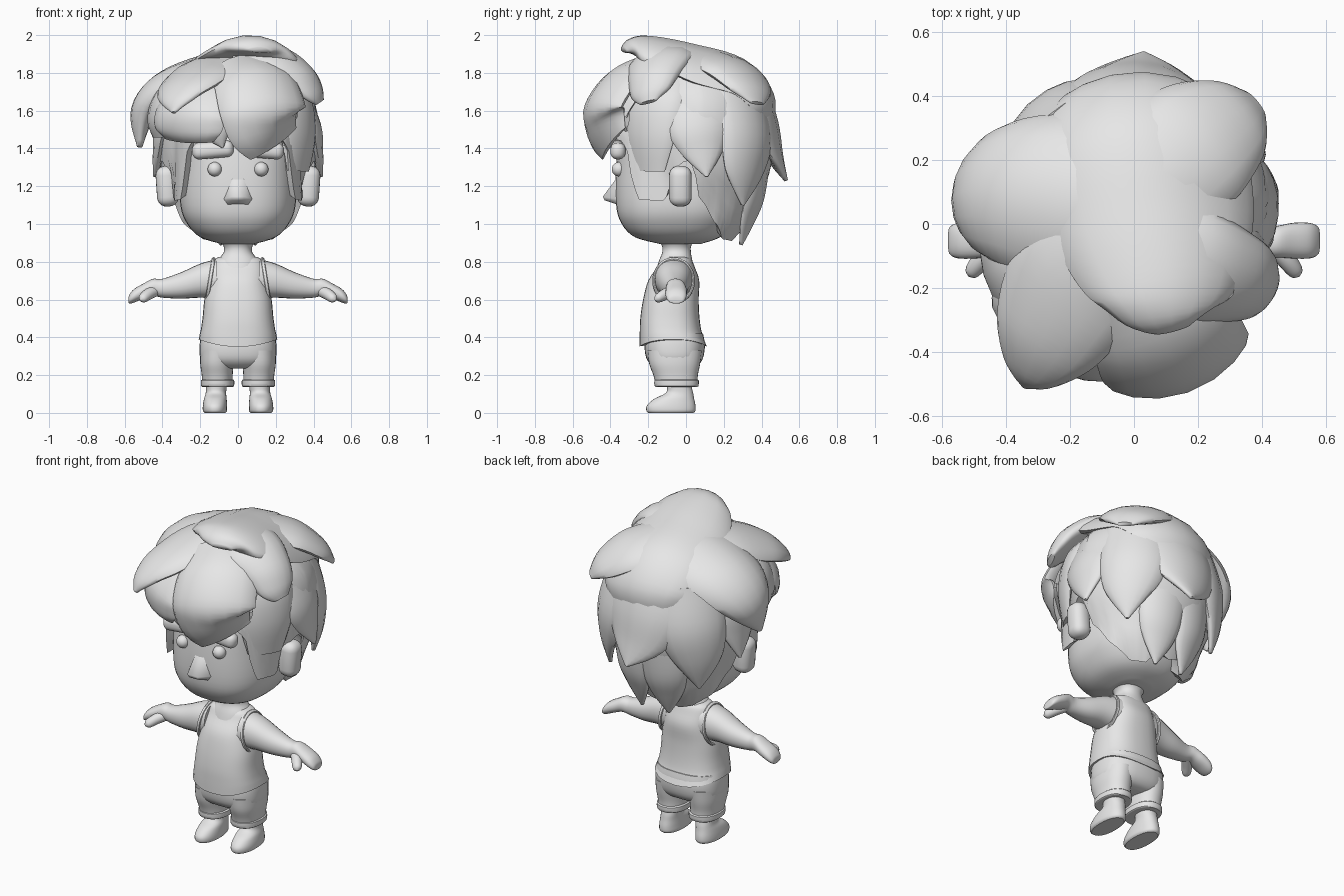
import bpy, bmesh, math
from mathutils import Vector, Matrix

clay = bpy.data.materials.new("clay_grey")
clay.diffuse_color = (0.8, 0.8, 0.8, 1)
TAU = 2 * math.pi
HEAD = Vector((0, 0.03, 1.4))


def finish(name, bm, mirror=False, bevel=0, angle=40):
    bmesh.ops.recalc_face_normals(bm, faces=bm.faces)
    me = bpy.data.meshes.new(name)
    bm.to_mesh(me)
    bm.free()
    me.materials.append(clay)
    me.shade_smooth()
    me.set_sharp_from_angle(angle=math.radians(angle))
    ob = bpy.data.objects.new(name, me)
    bpy.context.collection.objects.link(ob)
    if bevel:
        mod = ob.modifiers.new("Bevel", 'BEVEL')
        mod.width, mod.segments = bevel, 5
        mod.limit_method = 'NONE'
        me.set_sharp_from_angle(angle=math.pi)
    if mirror:
        ob.modifiers.new("Mirror", 'MIRROR')
    return ob


def skin(name, rings, mirror=False, angle=40):
    bm = bmesh.new()
    vs = [[bm.verts.new(p) for p in r] for r in rings]
    n = len(vs[0])
    for a, b in zip(vs, vs[1:]):
        for i in range(n):
            bm.faces.new((a[i], a[(i + 1) % n], b[(i + 1) % n], b[i]))
    bm.faces.new(vs[0])
    bm.faces.new(vs[-1])
    return finish(name, bm, mirror, 0, angle)


def spline(rows, steps):
    # Catmull-Rom through tuples of numbers
    out = []
    for i in range(len(rows) - 1):
        p = [rows[max(0, min(len(rows) - 1, i + k))] for k in (-1, 0, 1, 2)]
        for s in range(steps):
            t = s / steps
            out.append([0.5 * (2 * b + (c - a) * t + (2 * a - 5 * b + 4 * c - d) * t * t
                               + (3 * b - a - 3 * c + d) * t ** 3) for a, b, c, d in zip(*p)])
    return out + [list(rows[-1])]


def loft(name, rows, axis='z', n=32, power=2.2, steps=4, mirror=False):
    # rows: centre x, y, z and two radii
    rings = []
    for x, y, z, r1, r2 in spline(rows, steps):
        ring = []
        for i in range(n):
            c, s = math.cos(TAU * i / n), math.sin(TAU * i / n)
            u = math.copysign(abs(c) ** (2 / power), c) * max(r1, .003)
            v = math.copysign(abs(s) ** (2 / power), s) * max(r2, .003)
            ring.append((x + u, y + v, z) if axis == 'z' else (x, y + u, z + v))
        rings.append(ring)
    return skin(name, rings, mirror)


def lock(name, rows, bend=1.0, mirror=False, n=16):
    # rows: centre x, y, z, half width, half thickness; curved around the head
    path = spline(rows, 5)
    rings = []
    for i, (x, y, z, w, t) in enumerate(path):
        p = Vector((x, y, z))
        tan = Vector(path[min(i + 1, len(path) - 1)][:3]) - Vector(path[max(i - 1, 0)][:3])
        side = tan.cross(p - HEAD).normalized()
        out = side.cross(tan).normalized()
        w, t = max(w, .004), max(t, .004)
        rings.append([p + side * w * math.cos(TAU * k / n)
                      + out * (t * math.sin(TAU * k / n) - bend * (w * math.cos(TAU * k / n)) ** 2)
                      for k in range(n)])
    return skin(name, rings, mirror, 60)


def box(name, centre, size, bevel, rot=(0, 'Y')):
    bm = bmesh.new()
    bmesh.ops.create_cube(bm, size=1, matrix=Matrix.Translation(centre)
                          @ Matrix.Rotation(math.radians(rot[0]), 4, rot[1])
                          @ Matrix.Diagonal((*size, 1)))
    return finish(name, bm, True, bevel)


def lerp(table, v):
    for (a, x), (b, y) in zip(table, table[1:]):
        if v <= b:
            return x + (y - x) * (v - a) / (b - a)
    return table[-1][1]


# Head, neck and face
loft("head", [(0, -.03, .895, .09, .11), (0, -.045, .93, .2, .225), (0, -.045, 1.0, .268, .295),
              (0, -.035, 1.1, .305, .335), (0, -.02, 1.3, .31, .35), (0, 0, 1.5, .32, .34),
              (0, .02, 1.7, .25, .26), (0, .02, 1.8, .1, .1)], power=2.5, n=40)
loft("neck", [(0, -.06, .72, .12, .11), (0, -.055, .8, .11, .09), (0, -.05, .85, .076, .076),
              (0, -.05, .89, .08, .08), (0, -.05, .94, .12, .12)])
box("ear", (.375, -.03, 1.2), (.115, .12, .215), .05, (4, 'Y'))
box("eyebrow", (.133, -.36, 1.392), (.22, .08, .088), .037, (5, 'Y'))
bm = bmesh.new()
bmesh.ops.create_uvsphere(bm, u_segments=20, v_segments=12, radius=.038,
                          matrix=Matrix.Translation((.123, -.355, 1.29)))
finish("eye", bm, True)
bm = bmesh.new()
for x, y, z in ((.03, -.362, 1.25), (.082, -.355, 1.13), (.035, -.44, 1.145),
                (.03, -.43, 1.125), (.06, -.355, 1.1)):
    for sx in (x, -x):
        bm.verts.new((sx, y, z))
bmesh.ops.convex_hull(bm, input=bm.verts)
finish("nose", bm, angle=65)

# Tank top with a hem rising at the sides
shirt = loft("tank_top", [(0, -.067, .35, .208, .178), (0, -.08, .42, .2, .165),
                          (0, -.085, .5, .188, .157), (0, -.08, .6, .178, .147),
                          (0, -.065, .7, .155, .135), (0, -.053, .77, .145, .1),
                          (0, -.05, .81, .13, .08), (0, -.05, .825, .1, .06)], power=2.5)
for v in shirt.data.vertices:
    if v.co.z < .44:
        v.co.z += .9 * v.co.x ** 2 * (.44 - v.co.z) / .09
bm = bmesh.new()
rim = []
for i in range(32):
    a = TAU * i / 32
    ring = []
    for k in range(8):
        b = TAU * k / 8
        r = 1 + .08 * math.cos(b)
        z = .115 * r * math.sin(a)
        ring.append(bm.verts.new((.148 - z * .16 + .01 * math.sin(b),
                                  -.065 + .105 * r * math.cos(a), .70 + z)))
    rim.append(ring)
for i in range(32):
    for k in range(8):
        a, b = rim[i], rim[(i + 1) % 32]
        bm.faces.new((a[k], a[(k + 1) % 8], b[(k + 1) % 8], b[k]))
finish("armhole_rim", bm, True)

# Arms, hands and thumbs
loft("arm", [(.11, -.065, .71, .105, .105), (.2, -.065, .70, .09, .09), (.3, -.062, .675, .072, .07),
             (.4, -.06, .66, .05, .05), (.45, -.055, .665, .05, .045), (.5, -.052, .645, .056, .04),
             (.55, -.052, .62, .055, .036), (.575, -.052, .602, .042, .024),
             (.58, -.052, .597, .02, .01)], axis='x', n=24, mirror=True)
lock("thumb", [(.43, -.06, .65, .03, .03), (.475, -.11, .628, .03, .03),
               (.505, -.15, .605, .024, .022), (.515, -.163, .598, .004, .004)], bend=0, mirror=True)

# Shorts, cuffs and feet
loft("shorts_seat", [(0, -.06, .42, .195, .15), (0, -.06, .36, .203, .16),
                     (0, -.06, .29, .2, .15), (0, -.058, .25, .17, .12),
                     (0, -.058, .235, .12, .08)], power=2.6)
loft("shorts_leg", [(.108, -.06, .33, .092, .145), (.112, -.06, .26, .088, .135),
                    (.11, -.055, .2, .082, .118), (.108, -.05, .15, .08, .11)], mirror=True)
loft("shorts_cuff", [(.108, -.05, .138, .078, .108), (.108, -.05, .142, .087, .116),
                     (.108, -.05, .172, .088, .118), (.108, -.05, .178, .076, .108)],
     steps=2, mirror=True)
loft("foot", [(.122, -.08, 0, .056, .12), (.122, -.08, .012, .064, .13), (.122, -.078, .04, .064, .128),
              (.12, -.062, .075, .06, .105), (.117, -.035, .105, .054, .073),
              (.115, -.035, .14, .055, .065), (.115, -.04, .2, .055, .065)], mirror=True)

# Hair cap: lower edge depends on the angle from the front, always clear of the head
EDGE = [(0, 1.47), (34, 1.44), (39, 1.38), (43, 1.22), (48, 1.13), (68, 1.12), (75, 1.28), (86, 1.34),
        (92, 1.3), (95, 1.15), (102, 1.1), (110, 1.02), (120, .97), (130, .92), (150, .91),
        (165, .97), (180, .95)]
RADIUS = [(.93, .25), (1.05, .31), (1.15, .36), (1.3, .415), (1.45, .43), (1.6, .425),
          (1.7, .39), (1.8, .31), (1.86, .23), (1.9, .14), (1.93, .01)]
CLEAR = [(.9, .68), (.95, .8), (1.0, .92), (1.1, 1), (1.5, 1), (1.7, .75), (1.8, 0), (2, 0)]
N = 120
rings = [[] for _ in range(19)]
for i in range(N):
    deg = 360 * i / N
    a = min(deg, 360 - deg)
    low = lerp(EDGE, a)
    tight = 1 - .14 * max(0, 1 - abs(a - 52) / 45)
    sx, sy = math.sin(math.radians(deg)), -math.cos(math.radians(deg))
    for j in range(19):
        t = min(j, 16) / 16
        z = 1.93 - (1.93 - low) * (1 - math.cos(t * math.pi / 2)) ** .8
        r = lerp(RADIUS, z) * tight
        c = lerp(CLEAR, z)
        while c and (abs(r * sx) / (.34 * c)) ** 2.5 + (abs(.06 + r * sy) / (.375 * c)) ** 2.5 < 1:
            r += .004
        if j > 16:
            r, z = r * (1 - .13 * (j - 16)), z + .03 * (j - 16)
        rings[j].append((r * sx, .03 + 1.02 * r * sy, z))
skin("hair_cap", rings, angle=50)

# Fringe over a base, with a broad lock at each temple
lock("fringe_base", [(.02, -.14, 1.84, .24, .05), (0, -.29, 1.77, .32, .05), (-.03, -.385, 1.63, .34, .05),
                     (-.03, -.385, 1.52, .33, .03), (-.03, -.37, 1.47, .3, .01)])
lock("left_fringe", [(-.1, -.2, 1.78, .16, .05), (-.2, -.31, 1.7, .22, .05),
                     (-.27, -.38, 1.59, .23, .05), (-.28, -.39, 1.49, .21, .035),
                     (-.27, -.37, 1.435, .16, .012)], bend=.8)
lock("fringe_point", [(-.06, -.32, 1.74, .08, .04), (-.11, -.4, 1.6, .12, .045),
                      (-.11, -.42, 1.49, .08, .03), (-.08, -.41, 1.405, .005, .01)])
lock("left_front_sweep", [(-.04, -.05, 1.87, .2, .05), (-.19, -.2, 1.815, .22, .05),
                          (-.28, -.36, 1.735, .18, .045), (-.325, -.46, 1.655, .1, .03),
                          (-.34, -.505, 1.59, .012, .01)], bend=.7)
lock("right_fringe", [(.02, -.2, 1.85, .2, .05), (.1, -.36, 1.77, .23, .055),
                      (.145, -.465, 1.62, .24, .06), (.16, -.45, 1.52, .22, .05),
                      (.2, -.4, 1.42, .16, .012)], bend=.9)
lock("left_temple_lock", [(-.18, -.08, 1.8, .18, .05), (-.34, -.18, 1.69, .2, .06),
                          (-.4, -.2, 1.56, .19, .05), (-.4, -.2, 1.46, .12, .02)])
lock("right_temple_lock", [(.18, -.08, 1.8, .16, .05), (.295, -.17, 1.67, .18, .05),
                           (.335, -.2, 1.48, .16, .035), (.325, -.2, 1.28, .1, .015)])

# Crown and the big swept locks
lock("crown_lock", [(.02, .445, 1.52, .2, .012), (.03, .425, 1.67, .28, .045), (.04, .28, 1.82, .32, .06),
                    (.07, .03, 1.895, .32, .06), (.1, -.18, 1.935, .25, .06),
                    (.11, -.28, 1.94, .16, .045), (.12, -.33, 1.92, .06, .015)])
lock("right_swept_lock", [(0, -.1, 1.88, .2, .06), (.2, -.15, 1.87, .19, .065),
                          (.33, -.18, 1.79, .15, .06), (.4, -.2, 1.7, .11, .04),
                          (.435, -.2, 1.645, .05, .015)])
lock("left_swept_lock", [(.02, .02, 1.87, .22, .06), (-.2, .07, 1.83, .27, .06),
                         (-.4, .1, 1.73, .24, .07), (-.505, .08, 1.59, .17, .065),
                         (-.52, .03, 1.41, .02, .015)])
lock("back_right_flick", [(.05, .12, 1.88, .2, .05), (.2, .26, 1.82, .21, .05),
                          (.32, .34, 1.72, .15, .04), (.38, .375, 1.64, .05, .012)], bend=.7)

# Hanging locks at the sides, back and nape
lock("back_lock", [(.01, .38, 1.72, .26, .05), (0, .44, 1.53, .26, .05),
                   (.01, .475, 1.36, .17, .04), (.03, .53, 1.23, .01, .01)])
lock("back_side_lock", [(.24, .3, 1.7, .18, .05), (.29, .34, 1.47, .19, .05),
                        (.31, .32, 1.28, .14, .04), (.3, .3, 1.1, .01, .01)], mirror=True)
lock("ear_lock", [(.32, .05, 1.7, .17, .045), (.4, .07, 1.52, .17, .04),
                  (.42, .09, 1.38, .11, .03), (.44, .11, 1.25, .008, .01)], mirror=True)
lock("nape_lock", [(.1, .4, 1.35, .15, .04), (.11, .37, 1.15, .13, .04),
                   (.1, .33, 1.02, .09, .03), (.09, .29, .89, .008, .01)], mirror=True)
